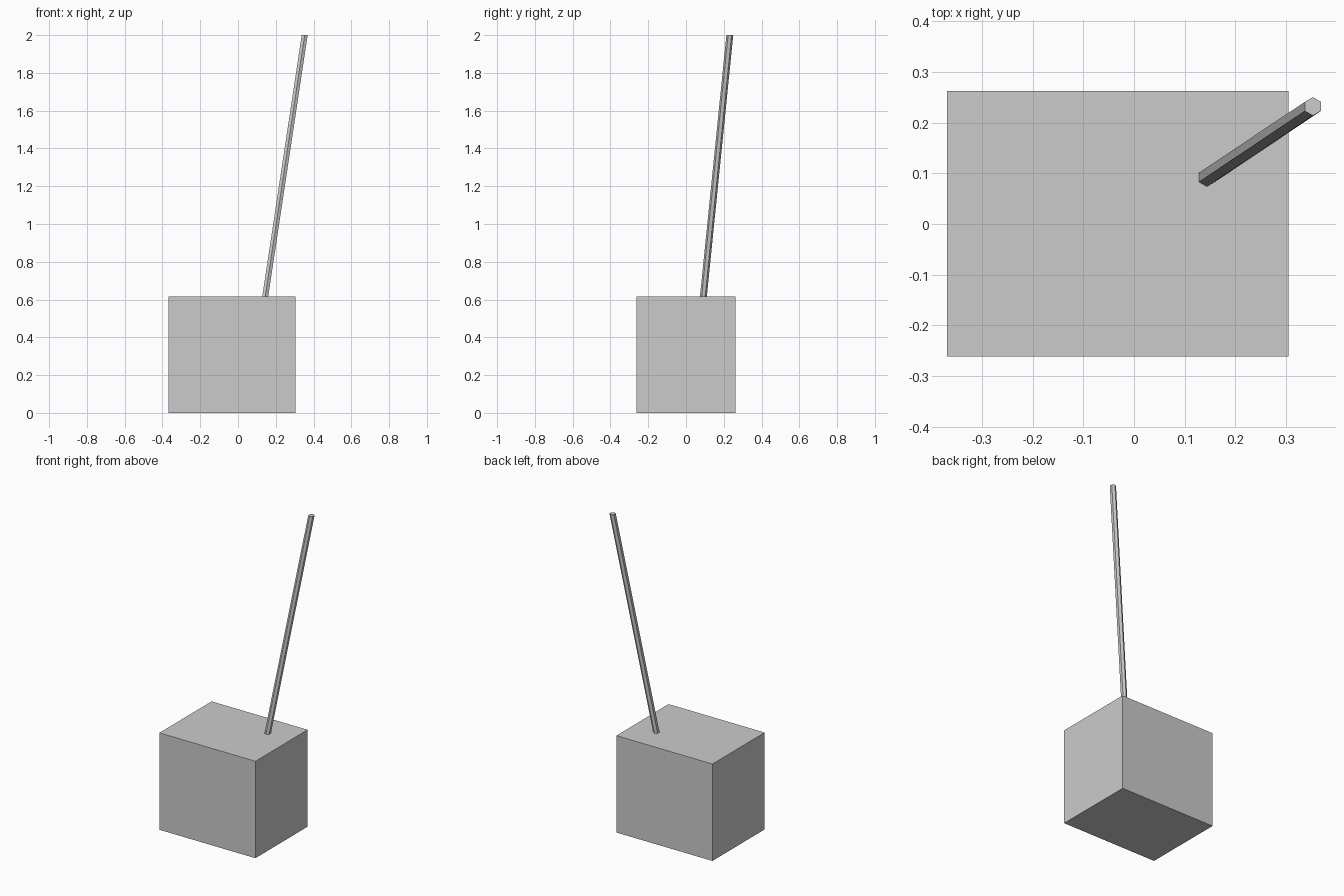
import bpy, bmesh
from mathutils import Vector

if "Cube" in bpy.data.objects:
    bpy.data.objects.remove(bpy.data.objects["Cube"])


def finish(bm, name):
    bmesh.ops.recalc_face_normals(bm, faces=bm.faces)
    mesh = bpy.data.meshes.new(name)
    bm.to_mesh(mesh)
    bm.free()
    obj = bpy.data.objects.new(name, mesh)
    bpy.context.collection.objects.link(obj)
    return obj


# Solid block standing on the ground
lo, hi = Vector((-0.369, -0.261, 0.0)), Vector((0.305, 0.262, 0.615))
bm = bmesh.new()
bmesh.ops.create_cube(bm, size=1)
for v in bm.verts:
    v.co = (lo + hi) / 2 + v.co * (hi - lo)
finish(bm, "base_block")

# Leaning six-sided pole, set slightly into the block
top, entry = Vector((0.353, 0.232, 2.0)), Vector((0.144, 0.092, 0.615))
foot = entry + (entry - top) * 0.01
bm = bmesh.new()
bmesh.ops.create_cone(bm, cap_ends=True, segments=6,
                      radius1=0.0182, radius2=0.0182, depth=1)
for v in bm.verts:
    end = top if v.co.z > 0 else foot
    v.co = end + Vector((v.co.x, v.co.y, 0))
finish(bm, "leaning_pole")
